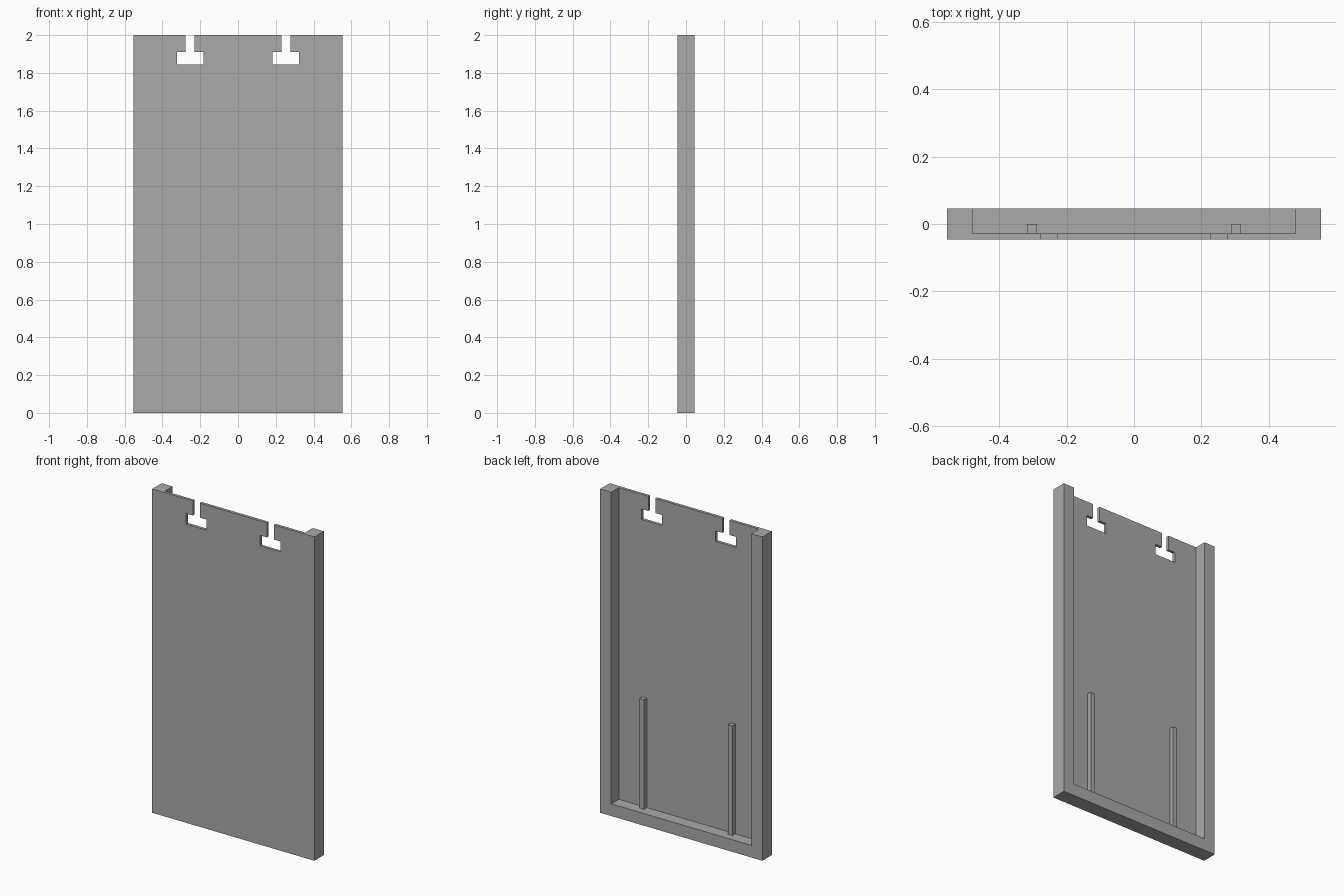
import bpy
import bmesh
from mathutils import Matrix, Vector

if "Cube" in bpy.data.objects:
    bpy.data.objects.remove(bpy.data.objects["Cube"], do_unlink=True)

# Overall measures
HALF_W, HALF_D, HEIGHT = 0.554, 0.046, 2.0
RIM = 0.075                 # width of side and bottom rails
PANEL_BACK = -0.028         # rear surface of the thin front panel
OVER = 0.1                  # cutter overshoot

grey = bpy.data.materials.new("plain grey")
grey.use_nodes = True
colour = (0.4, 0.4, 0.4, 1)
grey.diffuse_color = colour
grey.node_tree.nodes["Principled BSDF"].inputs["Base Color"].default_value = colour


def box(name, low, high):
    """Box between two opposite corners."""
    low, high = Vector(low), Vector(high)
    bm = bmesh.new()
    place = Matrix.Translation((low + high) / 2) @ Matrix.Diagonal((*(high - low), 1))
    bmesh.ops.create_cube(bm, size=1, matrix=place)
    mesh = bpy.data.meshes.new(name)
    bm.to_mesh(mesh)
    bm.free()
    mesh.materials.append(grey)
    obj = bpy.data.objects.new(name, mesh)
    bpy.context.collection.objects.link(obj)
    return obj


def cut(target, cutter):
    """Subtract a box and discard it."""
    cutter.hide_render = True
    mod = target.modifiers.new("cut", "BOOLEAN")
    mod.operation = "DIFFERENCE"
    mod.solver = "EXACT"
    mod.object = cutter
    bpy.context.view_layer.objects.active = target
    bpy.ops.object.modifier_apply(modifier=mod.name)
    bpy.data.objects.remove(cutter, do_unlink=True)


# Tray body: solid slab hollowed from the back and open at the top
body = box("tray_panel", (-HALF_W, -HALF_D, 0), (HALF_W, HALF_D, HEIGHT))
cut(body, box("pocket_cutter", (RIM - HALF_W, PANEL_BACK, RIM),
              (HALF_W - RIM, HALF_D + OVER, HEIGHT + OVER)))

for side, label in ((1, "left"), (-1, "right")):
    # Inverted T slot in the top edge: narrow neck above a wide foot
    x = side * 0.253
    for half, bottom, top in ((0.024, 1.88, HEIGHT + OVER), (0.07, 1.845, 1.91)):
        cut(body, box("slot_cutter", (x - half, -HALF_D - OVER, bottom),
                      (x + half, HALF_D + OVER, top)))

    # Guide rib standing on the bottom rail
    x = side * 0.302
    box(label + "_guide_rib", (x - 0.015, PANEL_BACK, RIM), (x + 0.015, 0, 0.752))
